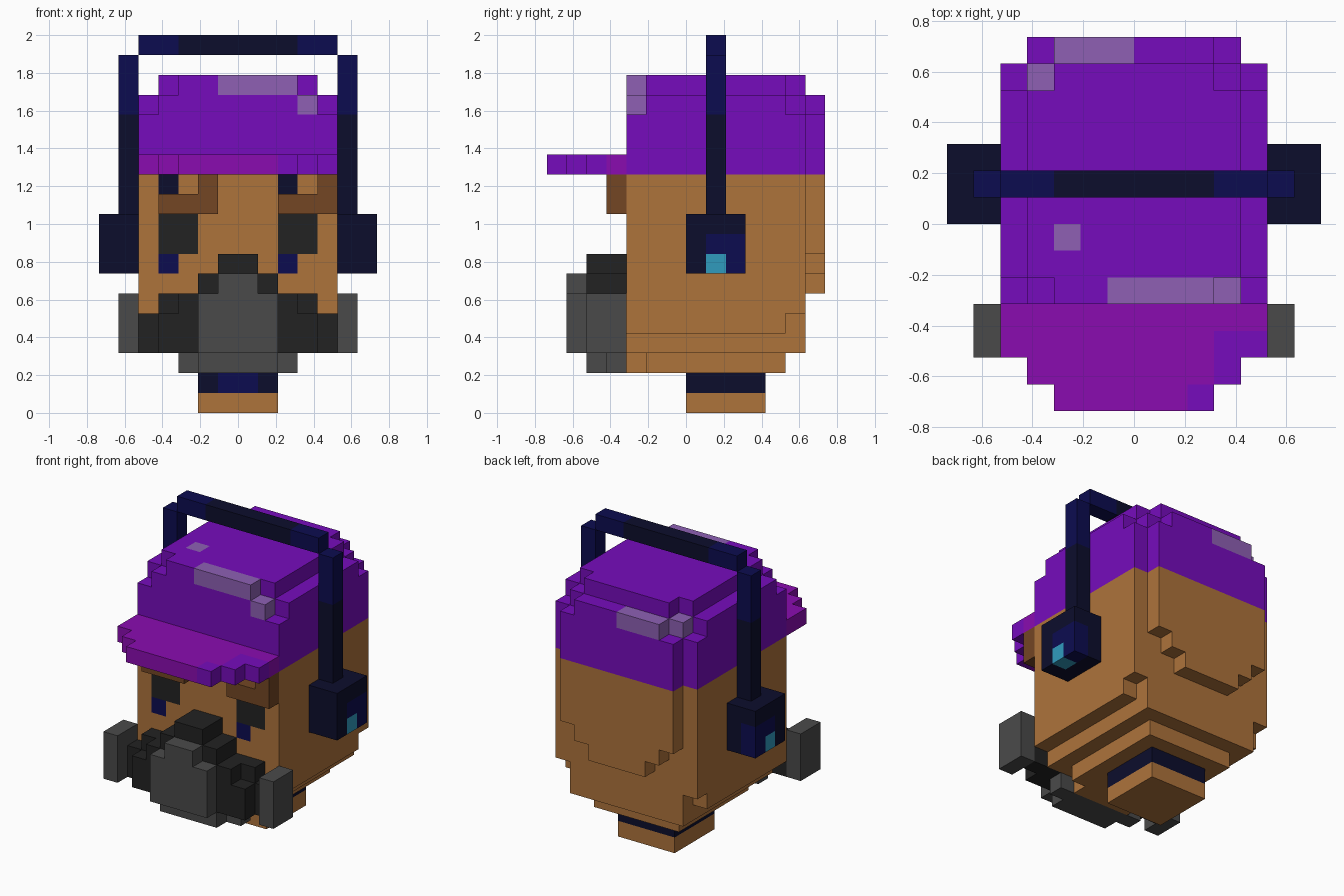
import bpy, bmesh, math
from mathutils import Vector

if "Cube" in bpy.data.objects:
    bpy.data.objects.remove(bpy.data.objects["Cube"], do_unlink=True)

U = 2 / 19  # size of one block

# ---- colours (sRGB 0-255, stored as linear) ----
COLOURS = {
    "skin": (174, 115, 59), "hat_purple": (118, 12, 188), "bill_magenta": (138, 12, 176),
    "lilac": (142, 96, 180), "brown": (115, 70, 36), "charcoal": (34, 34, 34),
    "grey": (74, 74, 74), "dark_navy": (12, 13, 44), "navy": (12, 12, 80),
    "cyan": (48, 155, 190),
}


def linear(c):
    c /= 255
    return c / 12.92 if c <= 0.04045 else ((c + 0.055) / 1.055) ** 2.4


MATS = {}
for name, rgb in COLOURS.items():
    m = bpy.data.materials.new(name)
    col = tuple(linear(c) for c in rgb) + (1.0,)
    m.use_nodes = True
    m.diffuse_color = col
    bsdf = next(n for n in m.node_tree.nodes if n.type == "BSDF_PRINCIPLED")
    bsdf.inputs["Base Color"].default_value = col
    bsdf.inputs["Roughness"].default_value = 0.8
    MATS[name] = m


def mirrored(boxes):
    """Add the opposite-side copy of every (x0, x1, y0, y1, z0, z1, colour) box."""
    return boxes + [(-b[1], -b[0]) + b[2:] for b in boxes]


def part(name, boxes):
    """Fill boxes into a block grid (later boxes repaint) and skin the outside."""
    cells = {}
    for x0, x1, y0, y1, z0, z1, colour in boxes:
        for x in range(x0, x1):
            for y in range(y0, y1):
                for z in range(z0, z1):
                    cells[x, y, z] = colour
    used = sorted(set(cells.values()))
    bm = bmesh.new()
    corners = {}

    def corner(p):
        if p not in corners:
            corners[p] = bm.verts.new(Vector(p) * U)
        return corners[p]

    for cell, colour in cells.items():
        for axis in range(3):
            a, b = (axis + 1) % 3, (axis + 2) % 3
            for side in (0, 1):
                near = list(cell)
                near[axis] += 2 * side - 1
                if tuple(near) in cells:
                    continue
                quad = []
                for da, db in ((0, 0), (1, 0), (1, 1), (0, 1)):
                    p = list(cell)
                    p[axis] += side
                    p[a] += da
                    p[b] += db
                    quad.append(corner(tuple(p)))
                face = bm.faces.new(quad if side else quad[::-1])
                face.material_index = used.index(colour)
    # merge flat areas of one colour
    bmesh.ops.dissolve_limit(bm, angle_limit=math.radians(1), verts=bm.verts[:],
                             edges=bm.edges[:], delimit={"MATERIAL"})
    mesh = bpy.data.meshes.new(name)
    bm.to_mesh(mesh)
    bm.free()
    for colour in used:
        mesh.materials.append(MATS[colour])
    obj = bpy.data.objects.new(name, mesh)
    bpy.context.collection.objects.link(obj)
    return obj


# ---- neck with collar ----
part("neck", [(-2, 2, 0, 4, 0, 1, "skin")])
part("collar", [(-2, 2, 0, 4, 1, 2, "dark_navy"), (-1, 1, 0, 1, 1, 2, "navy")])

# ---- head: stepped chin, rounded back, painted eyes ----
S = "skin"
part("head", [
    (-3, 3, -2, 5, 2, 3, S), (-2, 2, -3, -2, 2, 3, S),
    (-4, 4, -3, 6, 3, 4, S),
    (-5, 5, -3, 5, 4, 5, S), (-4, 4, 5, 6, 4, 5, S),
    (-5, 5, -3, 6, 5, 12, S),
    (-2, 2, 6, 7, 6, 7, S), (-3, 3, 6, 7, 7, 8, S), (-4, 4, 6, 7, 8, 12, S),
    (-4, -2, -3, -2, 8, 10, "charcoal"), (2, 4, -3, -2, 8, 10, "charcoal"),
    (-4, -3, -3, -2, 7, 8, "navy"), (2, 3, -3, -2, 7, 8, "navy"),
    (-4, -3, -3, -2, 11, 12, "dark_navy"), (2, 3, -3, -2, 11, 12, "dark_navy"),
])

# ---- eyebrows ----
part("right_eyebrow", [(-4, -1, -4, -3, 10, 11, "brown"), (-2, -1, -4, -3, 11, 12, "brown")])
part("left_eyebrow", [(2, 5, -4, -3, 10, 11, "brown"), (4, 5, -4, -3, 11, 12, "brown")])

# ---- cap crown with highlights ----
P, L = "hat_purple", "lilac"
part("cap_crown", [
    (-5, 5, -3, 6, 12, 15, P), (-4, 4, 6, 7, 12, 15, P),
    (-5, 5, -2, 5, 15, 16, P), (-4, 4, -3, 6, 15, 16, P), (-3, 3, 6, 7, 15, 16, P),
    (-4, 4, -2, 5, 16, 17, P), (-3, 3, -3, 6, 16, 17, P),
    (-1, 3, -3, -2, 16, 17, L), (3, 4, -3, -2, 15, 16, L),
    (-3, -2, -1, 0, 16, 17, L),
    (-3, 0, 6, 7, 15, 16, L), (-4, -3, 5, 6, 15, 16, L),
])

# ---- cap bill ----
B = "bill_magenta"
part("cap_bill", [
    (-5, 5, -5, -3, 12, 13, B), (-4, 4, -6, -5, 12, 13, B), (-3, 3, -7, -6, 12, 13, B),
    (3, 5, -5, -4, 12, 13, P), (3, 4, -6, -5, 12, 13, P), (2, 3, -7, -6, 12, 13, P),
])

# ---- face mask: dark body, grey filter front and chin, side canisters ----
C, G = "charcoal", "grey"
part("mask_body", [(-2, 2, -5, -3, 3, 7, C), (-1, 1, -5, -3, 7, 8, C)] + mirrored([
    (2, 3, -5, -3, 3, 6, C), (3, 4, -5, -3, 3, 5, C),
    (3, 4, -4, -3, 5, 6, C), (4, 5, -4, -3, 3, 5, C),
]))
part("mask_front", [(-2, 2, -6, -5, 3, 6, G), (-1, 1, -6, -5, 6, 7, G)])
part("mask_chin", [(-2, 2, -5, -3, 2, 3, G), (-3, 3, -4, -3, 2, 3, G)])
for side, x in (("left", 5), ("right", -6)):
    part(side + "_mask_canister", [(x, x + 1, -5, -3, 3, 6, G)])

# ---- headphones ----
D, N = "dark_navy", "navy"
part("headphone_band", [(-3, 3, 1, 2, 18, 19, D)] + mirrored([(3, 5, 1, 2, 18, 19, N)]))
arm = [(5, 6, 1, 2, 10, 15, D), (5, 6, 1, 2, 15, 18, N)]
cup = [(5, 7, 0, 3, 7, 10, D), (6, 7, 1, 3, 7, 9, N), (6, 7, 1, 2, 7, 8, "cyan")]
for label, boxes in (("headphone_arm", arm), ("ear_cup", cup)):
    part("left_" + label, boxes)
    part("right_" + label, mirrored(boxes)[len(boxes):])
